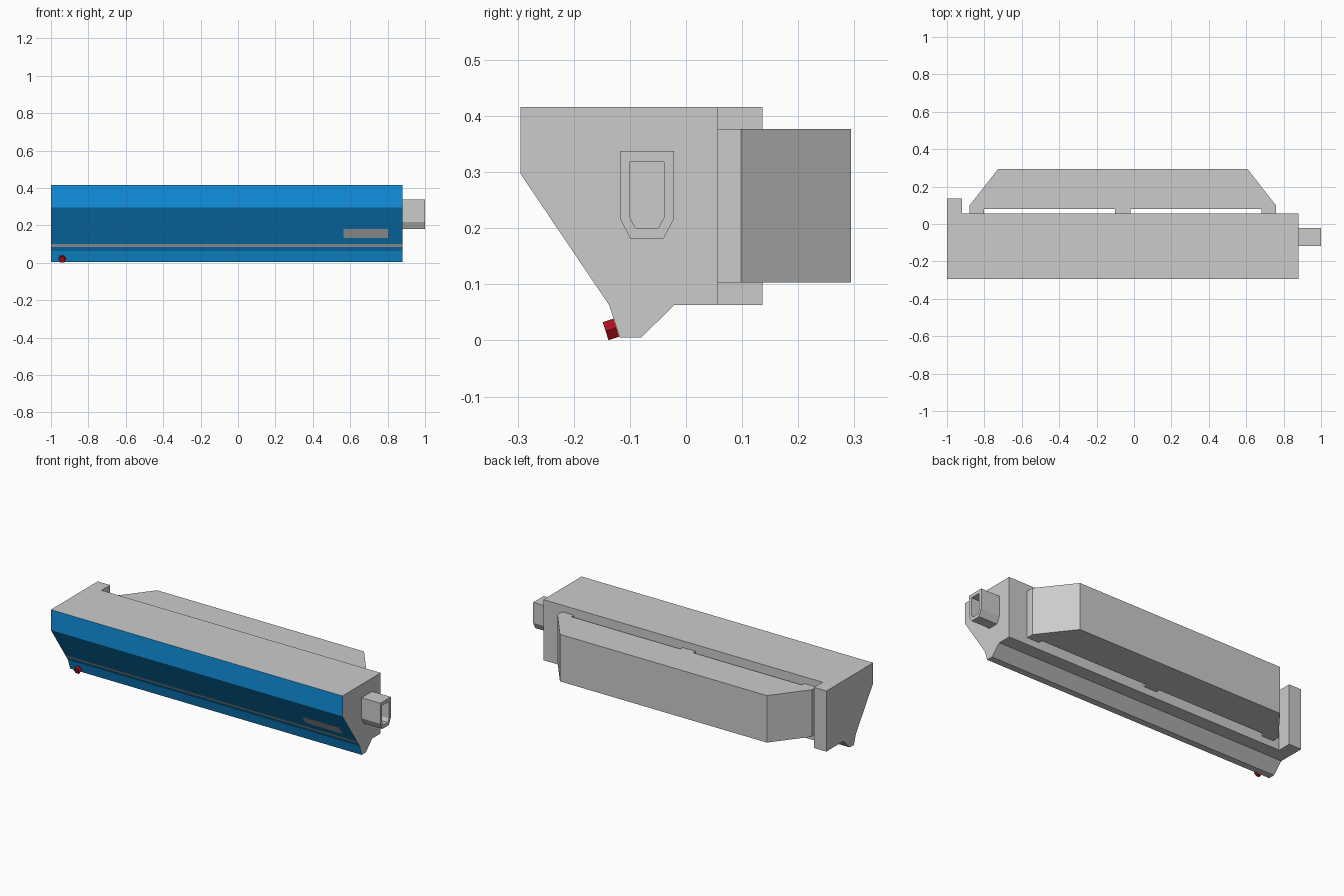
import bpy, bmesh, math
from mathutils import Vector

if "Cube" in bpy.data.objects:
    bpy.data.objects.remove(bpy.data.objects["Cube"])


def material(name, color):
    m = bpy.data.materials.new(name)
    m.diffuse_color = (*color, 1)
    m.use_nodes = True
    m.node_tree.nodes["Principled BSDF"].inputs["Base Color"].default_value = m.diffuse_color
    return m


def prism(points, vector):
    """Extrude a flat outline along a vector into a closed bmesh."""
    bm = bmesh.new()
    a = [bm.verts.new(Vector(p)) for p in points]
    b = [bm.verts.new(Vector(p) + Vector(vector)) for p in points]
    n = len(points)
    bm.faces.new(a)
    bm.faces.new(b[::-1])
    for i in range(n):
        j = (i + 1) % n
        bm.faces.new((a[i], b[i], b[j], a[j]))
    bmesh.ops.recalc_face_normals(bm, faces=bm.faces)
    return bm


def finish(name, bm, mats=()):
    bm.normal_update()
    me = bpy.data.meshes.new(name)
    bm.to_mesh(me)
    bm.free()
    for m in mats:
        me.materials.append(m)
    ob = bpy.data.objects.new(name, me)
    bpy.context.collection.objects.link(ob)
    return ob


def split(bm, faces, x):
    """Cut the given faces at a constant x."""
    geom = list(faces) + list({e for f in faces for e in f.edges})
    bmesh.ops.bisect_plane(bm, geom=geom, plane_co=(x, 0, 0), plane_no=(1, 0, 0))


blue = material("blue", (0.005, 0.29, 0.75))
red = material("red", (0.4, 0.005, 0.012))


# Main housing: side profile with extra points where the front colour changes
def slope(z):
    return (-0.295 + (0.297 - z) / 0.234 * 0.158, z)


profile = [(-0.295, 0.416), (-0.295, 0.297), slope(0.18), slope(0.132), slope(0.1),
           slope(0.084), (-0.137, 0.063), (-0.118, 0.005), (-0.08, 0.005),
           (-0.021, 0.063), (0.057, 0.063), (0.057, 0.416)]
bm = prism([(-1, y, z) for y, z in profile], (1.88, 0, 0))
bm.normal_update()
band = [f for f in bm.faces if f.normal.y < -0.5 and 0.132 < f.calc_center_median().z < 0.18]
split(bm, band, 0.565)
band = [f for f in bm.faces if f.normal.y < -0.5 and 0.132 < f.calc_center_median().z < 0.18]
split(bm, band, 0.803)

# Rear flange at the left end, grown out of the back face
back = [f for f in bm.faces if f.normal.y > 0.9]
split(bm, back, -0.92)
flange = [f for f in bm.faces if f.normal.y > 0.9 and f.calc_center_median().x < -0.92]
new = bmesh.ops.extrude_discrete_faces(bm, faces=[]) if not flange else \
    bmesh.ops.extrude_face_region(bm, geom=flange)
bmesh.ops.translate(bm, vec=(0, 0.079, 0),
                    verts=[v for v in new["geom"] if isinstance(v, bmesh.types.BMVert)])
bmesh.ops.delete(bm, geom=[f for f in flange if f.is_valid], context='FACES_ONLY')
bmesh.ops.recalc_face_normals(bm, faces=bm.faces)

# Blue front, leaving the stripe and the small label plate grey
bm.normal_update()
for f in bm.faces:
    c = f.calc_center_median()
    stripe = 0.084 < c.z < 0.1
    plate = 0.132 < c.z < 0.18 and 0.565 < c.x < 0.803
    if f.normal.y < -0.5 and c.y < -0.1 and not stripe and not plate:
        f.material_index = 1
finish("housing", bm, (None, blue))

# Rear box with tapered ends, standing on three feet
outline = [(-0.88, 0.057), (-0.88, 0.098), (-0.727, 0.294), (0.607, 0.294),
           (0.76, 0.098), (0.76, 0.057), (0.682, 0.057), (0.682, 0.079),
           (-0.018, 0.079), (-0.018, 0.057), (-0.102, 0.057), (-0.102, 0.079),
           (-0.802, 0.079), (-0.802, 0.057)]
finish("rear_box", prism([(x, y, 0.103) for x, y in outline], (0, 0, 0.274)))

# Hollow spout on the right end
outer = [(-0.118, 0.338), (-0.021, 0.338), (-0.021, 0.218),
         (-0.04, 0.181), (-0.099, 0.181), (-0.118, 0.218)]
inner = [(-0.1, 0.318), (-0.039, 0.318), (-0.039, 0.219),
         (-0.05, 0.2), (-0.09, 0.2), (-0.1, 0.219)]
bm = bmesh.new()
loops = [[bm.verts.new((x, y, z)) for y, z in ring]
         for ring, x in ((outer, 0.88), (outer, 1), (inner, 1), (inner, 0.88))]
for k in range(4):
    p, q = loops[k], loops[(k + 1) % 4]
    for i in range(6):
        j = (i + 1) % 6
        bm.faces.new((p[i], p[j], q[j], q[i]))
bmesh.ops.recalc_face_normals(bm, faces=bm.faces)
finish("spout", bm)

# Hexagonal red indicator on the lower front slope
normal = Vector((0, -0.058, -0.019)).normalized()
side = Vector((1, 0, 0))
up = normal.cross(side)
centre = Vector((-0.94, -0.1243, 0.0227))
hexagon = [centre + 0.0196 * (math.cos(a) * side + math.sin(a) * up)
           for a in (i * math.pi / 3 for i in range(6))]
finish("indicator_light", prism(hexagon, normal * 0.02), (red,))
